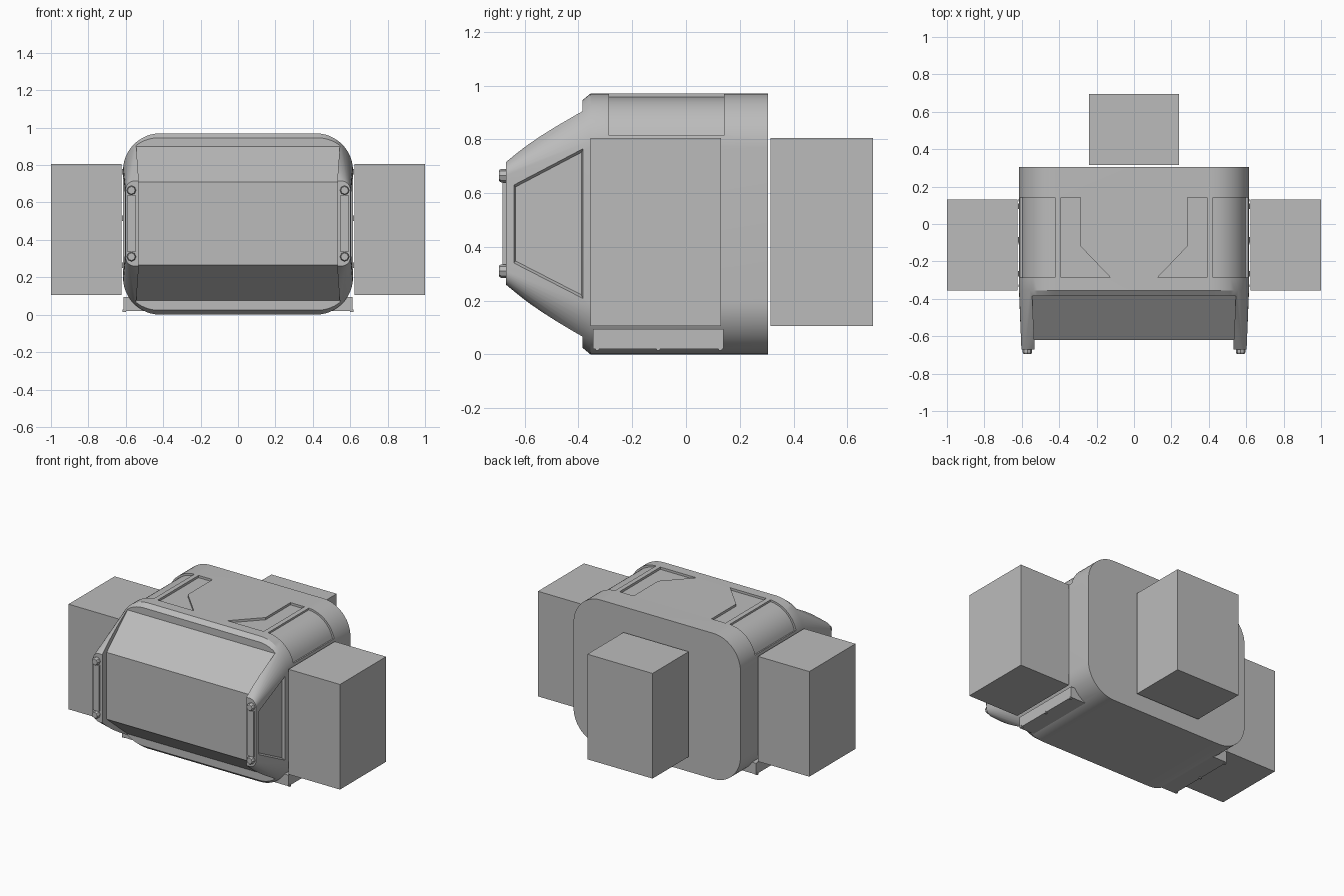
import bpy, bmesh, math
from mathutils import Vector

if "Cube" in bpy.data.objects:
    bpy.data.objects.remove(bpy.data.objects["Cube"], do_unlink=True)

grey = bpy.data.materials.new("hull grey")
grey.use_nodes = True
COLOUR = (0.5, 0.5, 0.5, 1)
grey.diffuse_color = COLOUR
grey.node_tree.nodes["Principled BSDF"].inputs["Base Color"].default_value = COLOUR


def loft(name, rings):
    """Closed solid through rings that have equal point counts."""
    bm = bmesh.new()
    loops = [[bm.verts.new(p) for p in ring] for ring in rings]
    n = len(loops[0])
    for a, b in zip(loops, loops[1:]):
        for i in range(n):
            j = (i + 1) % n
            bm.faces.new((a[i], a[j], b[j], b[i]))
    bm.faces.new(loops[0][::-1])
    bm.faces.new(loops[-1])
    bmesh.ops.recalc_face_normals(bm, faces=bm.faces)
    mesh = bpy.data.meshes.new(name)
    bm.to_mesh(mesh)
    bm.free()
    mesh.materials.append(grey)
    obj = bpy.data.objects.new(name, mesh)
    bpy.context.collection.objects.link(obj)
    return obj


def box(name, x0, x1, y0, y1, z0, z1):
    def ring(z):
        return [(x0, y0, z), (x1, y0, z), (x1, y1, z), (x0, y1, z)]
    return loft(name, [ring(z0), ring(z1)])


def rounded(y, half, z0, z1, r, steps=12):
    """Rounded rectangle across the hull at depth y."""
    pts = []
    for k, (sx, cz) in enumerate([(1, z1 - r), (-1, z1 - r), (-1, z0 + r), (1, z0 + r)]):
        for i in range(steps + 1):
            a = math.pi / 2 * (k + i / steps)
            pts.append((sx * (half - r) + r * math.cos(a), y, cz + r * math.sin(a)))
    return pts


def shrink(pts, factor):
    c = sum((Vector(p) for p in pts), Vector()) / len(pts)
    return [c + (Vector(p) - c) * factor for p in pts]


def smooth(obj):
    bpy.ops.object.select_all(action='DESELECT')
    obj.select_set(True)
    bpy.context.view_layer.objects.active = obj
    bpy.ops.object.shade_smooth_by_angle(angle=math.radians(25))


def cut(obj, cutter):
    mod = obj.modifiers.new("cut", 'BOOLEAN')
    mod.operation, mod.solver, mod.object = 'DIFFERENCE', 'EXACT', cutter
    bpy.context.view_layer.objects.active = obj
    bpy.ops.object.modifier_apply(modifier=mod.name)
    bpy.data.objects.remove(cutter, do_unlink=True)


# Hull with tapering nose
hull = loft("hull", [rounded(0.305, 0.615, 0, 0.97, 0.2),
                     rounded(-0.355, 0.615, 0, 0.97, 0.2),
                     rounded(-0.67, 0.602, 0.26, 0.715, 0.05)])

# Windscreen bay between the two cheeks
bay = [(-0.385, 1.1), (-0.385, 0.9), (-0.62, 0.71), (-0.62, 0.265),
       (-0.385, 0.075), (-0.385, -0.1), (-0.9, -0.1), (-0.9, 1.1)]
cut(hull, loft("bay_cutter", [[(s * (0.545 + (y + 0.385) * 0.05), y, z) for y, z in bay]
                              for s in (-1, 1)]))

for s in (-1, 1):
    # Recessed cheek window
    window = [(-0.64, 0.34), (-0.64, 0.63), (-0.383, 0.765), (-0.383, 0.208)]

    def pane(offset):
        return [(s * (0.614 + (y + 0.355) * 0.041 + offset), y, z) for y, z in window]
    cut(hull, loft("window_cutter", [shrink(pane(-0.014), 0.95), pane(0), pane(0.1)]))

    # Recessed shoulder panel following the rounded edge
    arc = [math.radians(13 + 75 * i / 10) for i in range(11)]
    profile = [(r * math.cos(a), r * math.sin(a))
               for r, order in ((0.187, arc), (0.26, arc[::-1])) for a in order]
    cut(hull, loft("shoulder_cutter", [[(s * (0.415 + x), y, 0.77 + z) for x, z in profile]
                                       for y in (-0.287, 0.142)]))

    # Hooked recess in the roof
    hook = [(0.287, 0.142), (0.39, 0.142), (0.39, -0.287), (0.125, -0.287), (0.287, -0.118)]
    cut(hull, loft("roof_cutter", [[(s * x, y, z) for x, y in hook] for z in (0.955, 1.1)]))
smooth(hull)

# Rear pack
box("rear_pack", -0.24, 0.24, 0.315, 0.695, 0.105, 0.805)

for s, side in ((1, "left"), (-1, "right")):
    # Side pack, with hinge tabs in the gap
    box(side + "_side_pack", s * 0.622, s * 1.0, -0.355, 0.13, 0.105, 0.805)
    for z in (0.25, 0.5, 0.75):
        for y in (-0.28, -0.1, 0.08):
            box(side + "_hinge_tab", s * 0.605, s * 0.621, y, y + 0.03, z, z + 0.03)

    # Lower skid and its pins
    box(side + "_skid", s * 0.5, s * 0.613, -0.345, 0.14, 0.02, 0.094)
    for y in (-0.33, -0.103, 0.127):
        box(side + "_skid_pin", s * 0.6, s * 0.618, y - 0.007, y + 0.007, 0.014, 0.028)

    # Nose handle: upright bar held by two bosses
    box(side + "_handle_bar", s * 0.548, s * 0.592, -0.682, -0.66, 0.335, 0.64)
    for z in (0.31, 0.665):
        rings = [[(s * 0.57 + r * math.cos(a), y, z + r * math.sin(a))
                  for a in (math.tau * i / 8 for i in range(8))]
                 for r, y in ((0.025, -0.65), (0.025, -0.688), (0.02, -0.695))]
        loft(side + "_handle_boss", rings)
